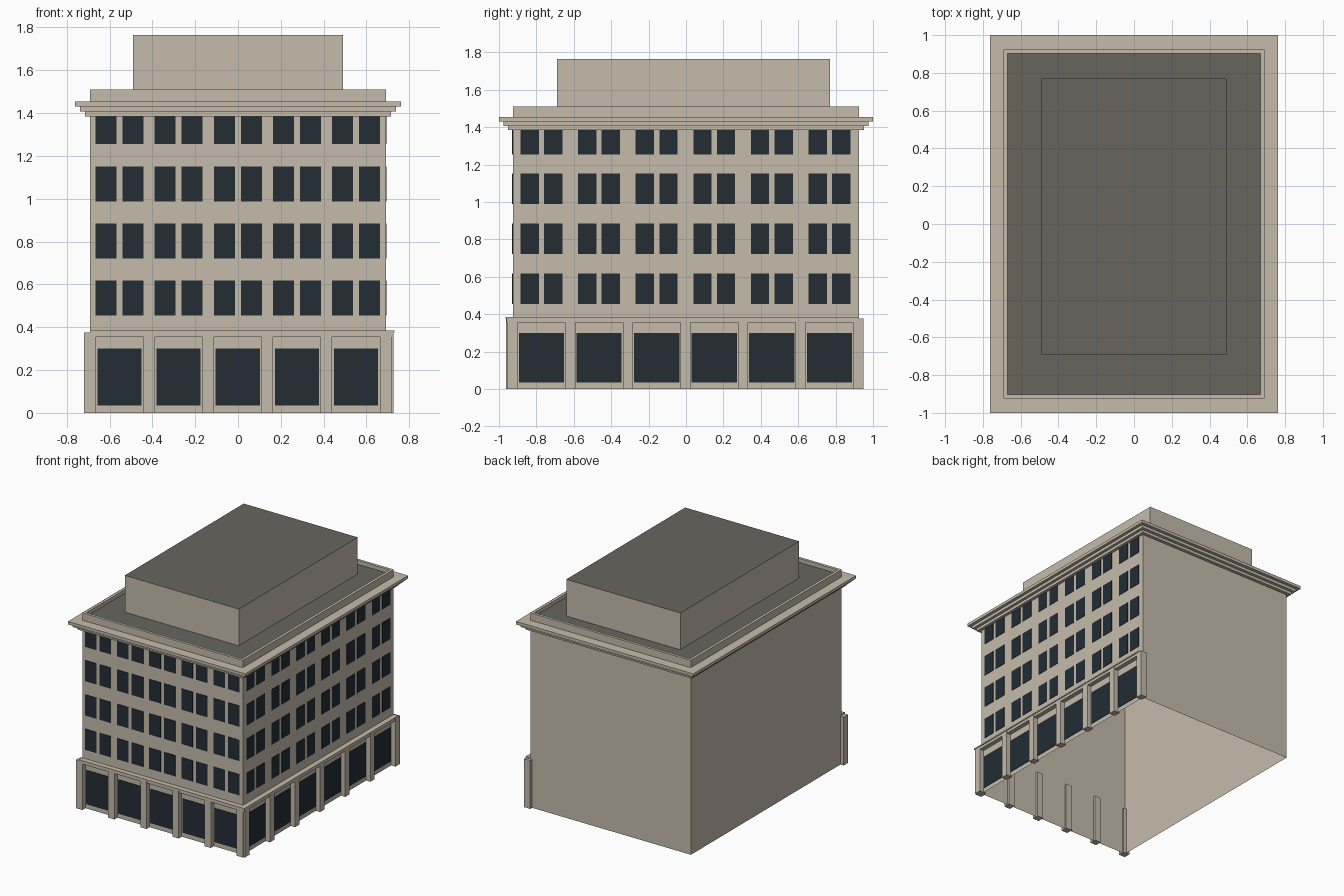
import bpy, bmesh
from mathutils import Vector

cube = bpy.data.objects.get("Cube")
if cube:
    bpy.data.objects.remove(cube, do_unlink=True)


def material(name, rgb):
    m = bpy.data.materials.new(name)
    m.use_nodes = True
    m.diffuse_color = (*rgb, 1)
    bsdf = m.node_tree.nodes["Principled BSDF"]
    bsdf.inputs["Base Color"].default_value = (*rgb, 1)
    bsdf.inputs["Roughness"].default_value = 0.9
    return m


STONE = material("tan_stone", (0.56, 0.50, 0.41))
ROOF = material("dark_roof", (0.14, 0.13, 0.11))
GLASS = material("dark_glass", (0.017, 0.026, 0.036))

HX, HY = 0.69, 0.925          # half size of the walls
TOP, DECK = 1.51, 1.48        # parapet top and roof deck


def add_box(bm, lo, hi):
    lo, hi = Vector(lo), Vector(hi)
    verts = bmesh.ops.create_cube(bm, size=1)["verts"]
    for v in verts:
        v.co = (lo + hi) / 2 + v.co * (hi - lo)


def finish(name, bm, *mats):
    bmesh.ops.recalc_face_normals(bm, faces=bm.faces)
    mesh = bpy.data.meshes.new(name)
    bm.to_mesh(mesh)
    bm.free()
    for m in mats:
        mesh.materials.append(m)
    ob = bpy.data.objects.new(name, mesh)
    bpy.context.collection.objects.link(ob)
    return ob


def top_face(bm):
    return max(bm.faces, key=lambda f: f.calc_center_median().z)


def wall_box(bm, side, a, b, z0, z1, d0, d1):
    """Box along the front or right wall, d0..d1 outward from it."""
    if side == "front":
        add_box(bm, (a, -HY - d1, z0), (b, -HY - d0, z1))
    else:
        add_box(bm, (HX + d0, a, z0), (HX + d1, b, z1))


# Walls, open underneath, with a parapet round a sunken roof deck
bm = bmesh.new()
add_box(bm, (-HX, -HY, 0), (HX, HY, TOP))
floor = min(bm.faces, key=lambda f: f.calc_center_median().z)
bmesh.ops.delete(bm, geom=[floor], context="FACES_ONLY")
deck = top_face(bm)
bmesh.ops.inset_region(bm, faces=[deck], thickness=0.03)
ext = bmesh.ops.extrude_discrete_faces(bm, faces=[deck])["faces"][0]
ext.material_index = 1
for v in ext.verts:
    v.co.z = DECK
finish("walls_and_parapet", bm, STONE, ROOF)

# Rooftop block with a dark top
bm = bmesh.new()
add_box(bm, (-0.49, -0.69, DECK), (0.49, 0.77, 1.765))
top_face(bm).material_index = 1
finish("rooftop_block", bm, STONE, ROOF)

# Stepped cornice swept round all four walls
bm = bmesh.new()
profile = [(0, 1.385), (0.025, 1.385), (0.025, 1.407), (0.048, 1.407),
           (0.048, 1.43), (0.072, 1.43), (0.072, 1.453), (0, 1.453)]
rings = [[bm.verts.new((sx * (HX + d), sy * (HY + d * 1.04), z))
          for sx, sy in ((-1, -1), (1, -1), (1, 1), (-1, 1))]
         for d, z in profile]
for r0, r1 in zip(rings, rings[1:]):
    for i in range(4):
        j = (i + 1) % 4
        bm.faces.new((r0[i], r0[j], r1[j], r1[i]))
finish("cornice", bm, STONE)

# Windows, pilasters and lintels on the two street walls
# side: bays, pitch, centre, shop window half width
STREET = {"front": (5, 0.276, -0.001, 0.103),
          "right": (6, 0.308, -0.003, 0.121)}
for side, (bays, pitch, mid, half) in STREET.items():
    upper, shop, posts = bmesh.new(), bmesh.new(), bmesh.new()
    for i in range(bays):
        c = mid + (i - (bays - 1) / 2) * pitch
        wall_box(shop, side, c - half, c + half, 0.035, 0.30, 0.001, 0.004)
        for row in range(4):
            z = 0.455 + row * 0.2665
            z1 = min(z + 0.163, 1.384)
            for s in (-0.063, 0.063):
                wall_box(upper, side, c + s - 0.049, c + s + 0.049,
                         z, z1, 0.001, 0.004)
    for i in range(bays + 1):
        c = mid + (i - bays / 2) * pitch
        wall_box(posts, side, c - 0.027, c + 0.027, 0, 0.376, -0.015, 0.037)
    finish(side + "_windows", upper, GLASS)
    finish(side + "_shop_windows", shop, GLASS)
    finish(side + "_pilasters", posts, STONE)

    # Lintel and the thin ledge above it, meeting at the street corner
    lintel = bmesh.new()
    a, b = (-HX, HX + 0.035) if side == "front" else (-HY - 0.035, HY)
    wall_box(lintel, side, a, b, 0.355, 0.376, 0.0005, 0.035)
    extra = 0.005
    a, b = (a, b + extra) if side == "front" else (a - extra, b)
    wall_box(lintel, side, a, b, 0.376, 0.385, 0.0005, 0.035 + extra)
    finish(side + "_lintel", lintel, STONE)
